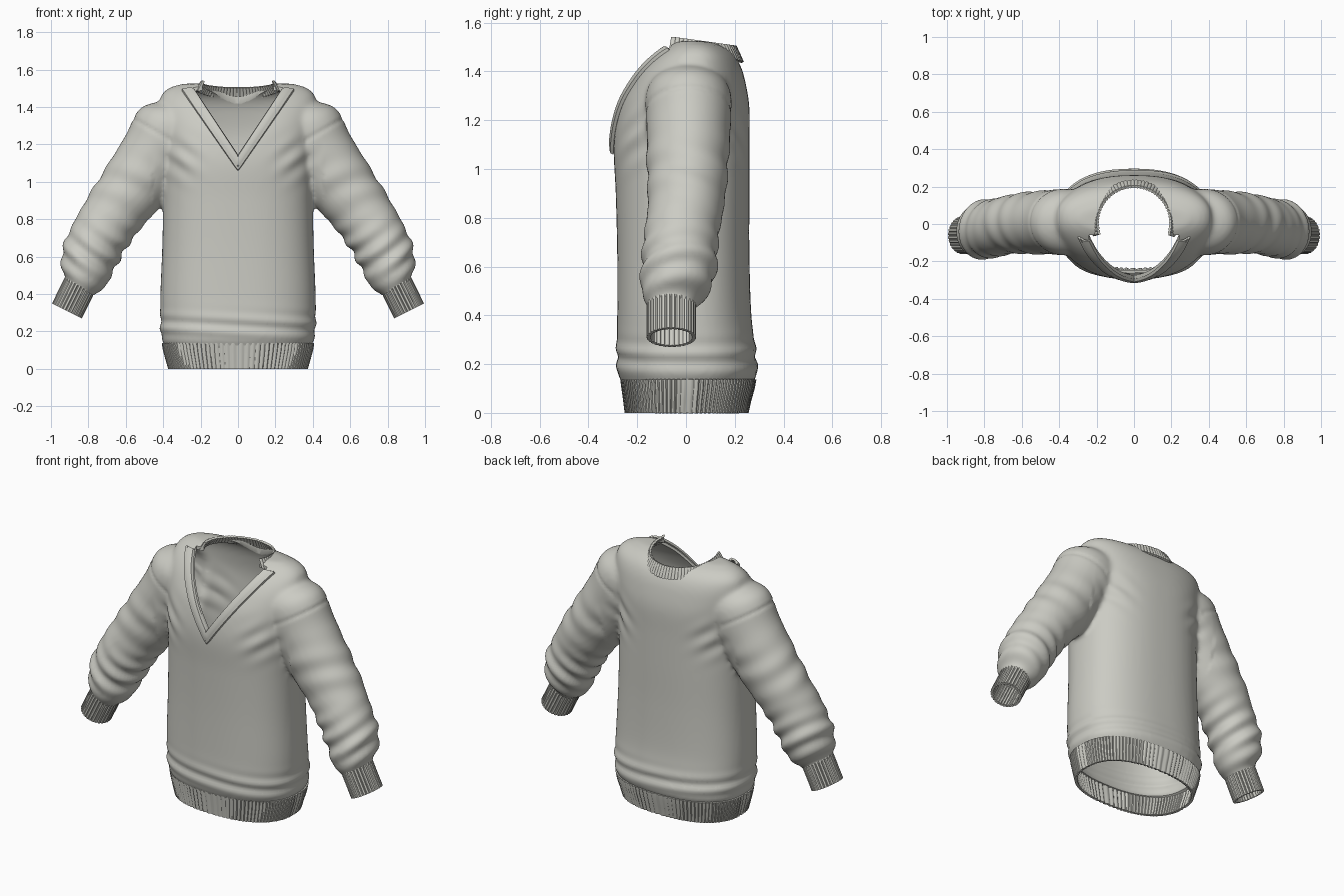
import bpy, bmesh, math
from mathutils import Vector
from mathutils.bvhtree import BVHTree

if "Cube" in bpy.data.objects:
    bpy.data.objects.remove(bpy.data.objects["Cube"])

wool = bpy.data.materials.new("pale_grey_wool")
wool.use_nodes = True
COLOUR = (0.6, 0.6, 0.55, 1)
wool.diffuse_color = COLOUR
wool.node_tree.nodes["Principled BSDF"].inputs["Base Color"].default_value = COLOUR


def add_object(name, bm):
    mesh = bpy.data.meshes.new(name)
    bm.to_mesh(mesh)
    bm.free()
    obj = bpy.data.objects.new(name, mesh)
    bpy.context.scene.collection.objects.link(obj)
    mesh.materials.append(wool)
    return obj


def bake(obj):
    """Apply the modifier stack."""
    graph = bpy.context.evaluated_depsgraph_get()
    mesh = bpy.data.meshes.new_from_object(obj.evaluated_get(graph))
    obj.modifiers.clear()
    obj.data = mesh


def finish(obj, angle=40):
    obj.data.shade_smooth()
    obj.data.set_sharp_from_angle(angle=math.radians(angle))


def thicken(obj, amount, offset):
    mod = obj.modifiers.new("thickness", 'SOLIDIFY')
    mod.thickness, mod.offset = amount, offset


def refine(rows, steps=6):
    """Catmull-Rom curve through rows of numbers."""
    out = []
    for i in range(len(rows) - 1):
        quad = [rows[max(i - 1, 0)], rows[i], rows[i + 1], rows[min(i + 2, len(rows) - 1)]]
        for k in range(steps):
            t = k / steps
            out.append([b + 0.5 * t * (c - a + t * (2*a - 5*b + 4*c - d + t * (3*(b - c) + d - a)))
                        for a, b, c, d in zip(*quad)])
    return out + [rows[-1]]


def grid(bm, rows, closed=False, caps=False):
    rings = [[bm.verts.new(p) for p in row] for row in rows]
    n = len(rings[0])
    for low, high in zip(rings, rings[1:]):
        for i in range(n if closed else n - 1):
            j = (i + 1) % n
            bm.faces.new((low[i], low[j], high[j], high[i]))
    if caps:
        bm.faces.new(rings[0][::-1])
        bm.faces.new(rings[-1])


def rounded(a, power=2.4):
    c, s = math.cos(a), math.sin(a)
    return (math.copysign(abs(c) ** (2 / power), c), math.copysign(abs(s) ** (2 / power), s))


def torso_point(a, row, bump=0):
    z, half, front, back = row
    c, s = rounded(a)
    return Vector((c * (half + bump), (front + back) / 2 + s * ((back - front) / 2 + bump), z))


def angles(n):
    return [math.tau * i / n for i in range(n)]


# Torso: height, half width, front, back
torso = [(0.06, 0.37, -0.25, 0.26), (0.12, 0.388, -0.26, 0.27), (0.16, 0.408, -0.28, 0.292),
         (0.25, 0.415, -0.285, 0.287), (0.4, 0.415, -0.282, 0.268), (0.65, 0.405, -0.282, 0.26),
         (0.9, 0.4, -0.288, 0.26), (1.1, 0.4, -0.296, 0.26), (1.25, 0.41, -0.272, 0.26),
         (1.35, 0.42, -0.228, 0.245), (1.42, 0.42, -0.18, 0.225), (1.47, 0.405, -0.128, 0.195),
         (1.505, 0.36, -0.08, 0.15), (1.525, 0.29, -0.04, 0.09)]
# Sleeve: x, z, radius across, radius in depth, y
sleeve = [(0.24, 1.37, 0.13, 0.13, 0.01), (0.35, 1.30, 0.195, 0.175, 0.01),
          (0.44, 1.15, 0.19, 0.172, 0.01), (0.56, 0.97, 0.182, 0.165, 0.005),
          (0.65, 0.85, 0.168, 0.157, 0), (0.735, 0.72, 0.158, 0.153, -0.02),
          (0.805, 0.58, 0.152, 0.152, -0.03), (0.828, 0.50, 0.135, 0.14, -0.045),
          (0.85, 0.44, 0.092, 0.1, -0.057), (0.885, 0.37, 0.08, 0.09, -0.06)]
bm = bmesh.new()
grid(bm, [[torso_point(a, r) for a in angles(96)] for r in refine(torso)], True, True)
for side in (1, -1):
    grid(bm, [[(side * (x + 0.86 * r * math.cos(a)), y + depth * math.sin(a), z + 0.5 * r * math.cos(a))
               for a in angles(48)] for x, z, r, depth, y in refine(sleeve)], True, True)
bmesh.ops.recalc_face_normals(bm, faces=bm.faces)
body = add_object("sweater_body", bm)

# Fuse torso and sleeves into one knit surface
mod = body.modifiers.new("fuse", 'REMESH')
mod.mode, mod.voxel_size = 'VOXEL', 0.013
mod = body.modifiers.new("soften", 'SMOOTH')
mod.factor, mod.iterations = 0.5, 10
bake(body)


def bell(value, centre, width):
    return math.exp(-((value - centre) / width) ** 2)


# Folds and the dropped shoulder seam, as shifts along the normal
bm = bmesh.new()
bm.from_mesh(body.data)
bm.normal_update()
down = Vector((0.5, 0, -0.86))
shifts = []
for v in bm.verts:
    x, y, z = abs(v.co.x), v.co.y, v.co.z
    along = x * 0.5 - z * 0.86
    across = x * 0.86 + z * 0.5
    shift = 0
    if x > 0.46:
        shift += 0.009 * bell(z, 0.6, 0.14) * math.sin(along * 62 + y * 9 + across * 8)
        shift += 0.005 * bell(z, 1.0, 0.12) * math.sin(along * 40 - y * 12)
    else:
        shift += 0.006 * bell(z, 0.23, 0.06) * math.sin(z * 75 + v.co.x * 5)
        shift += 0.006 * bell(z, 1.12, 0.1) * bell(x, 0.3, 0.09) * math.sin((z - 0.7 * x) * 50)
    seam = along + 0.87
    if x > 0.36 and abs(seam) < 0.018:
        shift -= 0.005 * (1 - abs(seam) / 0.018)
    shifts.append(v.normal * shift)
for v, shift in zip(bm.verts, shifts):
    v.co += shift
surface = BVHTree.FromBMesh(bm)

# Open the hem and the wrists


def open_end(test, point, normal):
    faces = [f for f in bm.faces if test(f.calc_center_median())]
    geom = faces + list({e for f in faces for e in f.edges}) + list({v for f in faces for v in f.verts})
    bmesh.ops.bisect_plane(bm, geom=geom, plane_co=point, plane_no=normal, clear_outer=True)


open_end(lambda c: abs(c.x) < 0.55 and c.z < 0.3, (0, 0, 0.125), (0, 0, -1))
for side in (1, -1):
    open_end(lambda c: c.x * side > 0.6 and c.z < 0.6, (side * 0.853, 0, 0.435), (side * 0.45, 0, -0.89))
bm.to_mesh(body.data)
bm.free()

# Cut the neckline: a V in front and a round opening behind
bm = bmesh.new()
outline = [(0, 1.14), (0.24, 1.485), (0.24, 1.75), (-0.24, 1.75), (-0.24, 1.485)]
grid(bm, [[(x, y, z) for x, z in outline] for y in (-0.6, -0.06)], True, True)
bmesh.ops.recalc_face_normals(bm, faces=bm.faces)
v_cutter = add_object("v_cutter", bm)
bm = bmesh.new()
grid(bm, [[(0.2 * math.cos(a), 0.005 + 0.2 * math.sin(a), z) for a in angles(64)]
          for z in (1.42, 1.75)], True, True)
bmesh.ops.recalc_face_normals(bm, faces=bm.faces)
round_cutter = add_object("round_cutter", bm)
thicken(body, 0.018, -1)
for cutter in (v_cutter, round_cutter):
    cutter.hide_render = True
    mod = body.modifiers.new("neck", 'BOOLEAN')
    mod.operation, mod.solver, mod.object = 'DIFFERENCE', 'EXACT', cutter
bake(body)
for cutter in (v_cutter, round_cutter):
    bpy.data.objects.remove(cutter)
finish(body, 50)

# V-neck trim laid on the front
inner_tip, outer_tip = Vector((0, 0, 1.135)), Vector((0, 0, 1.065))
bm = bmesh.new()
for side in (1, -1):
    inner_top, outer_top = Vector((side * 0.235, 0, 1.488)), Vector((side * 0.295, 0, 1.488))
    rows = []
    for i in range(31):
        start, end = inner_tip.lerp(inner_top, i / 30), outer_tip.lerp(outer_top, i / 30)
        row = []
        for t, lift in ((0, 0), (0.08, 0.012), (0.5, 0.015), (0.72, 0.012), (0.76, 0.005),
                        (0.8, 0.012), (0.95, 0.01), (1, 0)):
            p = start.lerp(end, t)
            hit, normal, _, _ = surface.ray_cast(Vector((p.x, -1, p.z)), Vector((0, 1, 0)))
            row.append(hit + normal * lift if hit else Vector((p.x, -0.06, p.z)))
        rows.append(row)
    grid(bm, rows)
bmesh.ops.remove_doubles(bm, verts=bm.verts, dist=0.001)
bmesh.ops.recalc_face_normals(bm, faces=bm.faces)
trim = add_object("v_neck_trim", bm)
thicken(trim, 0.012, 0)
bake(trim)
finish(trim)


# Ribbed bands
def rib_band(name, point, rows, ribs, start=0, sweep=math.tau, depth=0.006):
    closed = sweep == math.tau
    n = ribs * 4
    bm = bmesh.new()
    grid(bm, [[point(start + sweep * i / n, row, depth * (i % 4 in (1, 2)))
               for i in range(n if closed else n + 1)] for row in rows], closed)
    bmesh.ops.recalc_face_normals(bm, faces=bm.faces)
    band = add_object(name, bm)
    thicken(band, 0.012, 0)
    bake(band)
    finish(band, 50)


hem = [(0, 0.362, -0.24, 0.245), (0.05, 0.376, -0.246, 0.256),
       (0.1, 0.39, -0.253, 0.27), (0.138, 0.396, -0.258, 0.277)]
rib_band("hem_rib", torso_point, hem, 100)

for side, label in ((1, "left"), (-1, "right")):
    def cuff_point(a, t, bump):
        r = 0.078 + bump
        c = r * math.cos(a)
        return Vector((side * (0.842 + 0.073 * t + 0.89 * c), -0.06 + (r + 0.012) * math.sin(a),
                       0.457 - 0.147 * t + 0.45 * c))
    rib_band(label + "_cuff_rib", cuff_point, (0, 0.3, 0.65, 1), 30)


def collar_point(a, t, bump):
    r = 0.222 - 0.03 * t + bump
    y = 0.005 + r * math.sin(a)
    base = 1.485 - 0.9 * max(y, 0) ** 2
    top = 1.54 - 0.14 * (y + 0.06)
    return Vector((r * math.cos(a), y, base + (top - base) * t))


rib_band("back_collar_rib", collar_point, (0, 0.4, 0.8, 1), 44, -0.32, math.pi + 0.64, 0.005)
